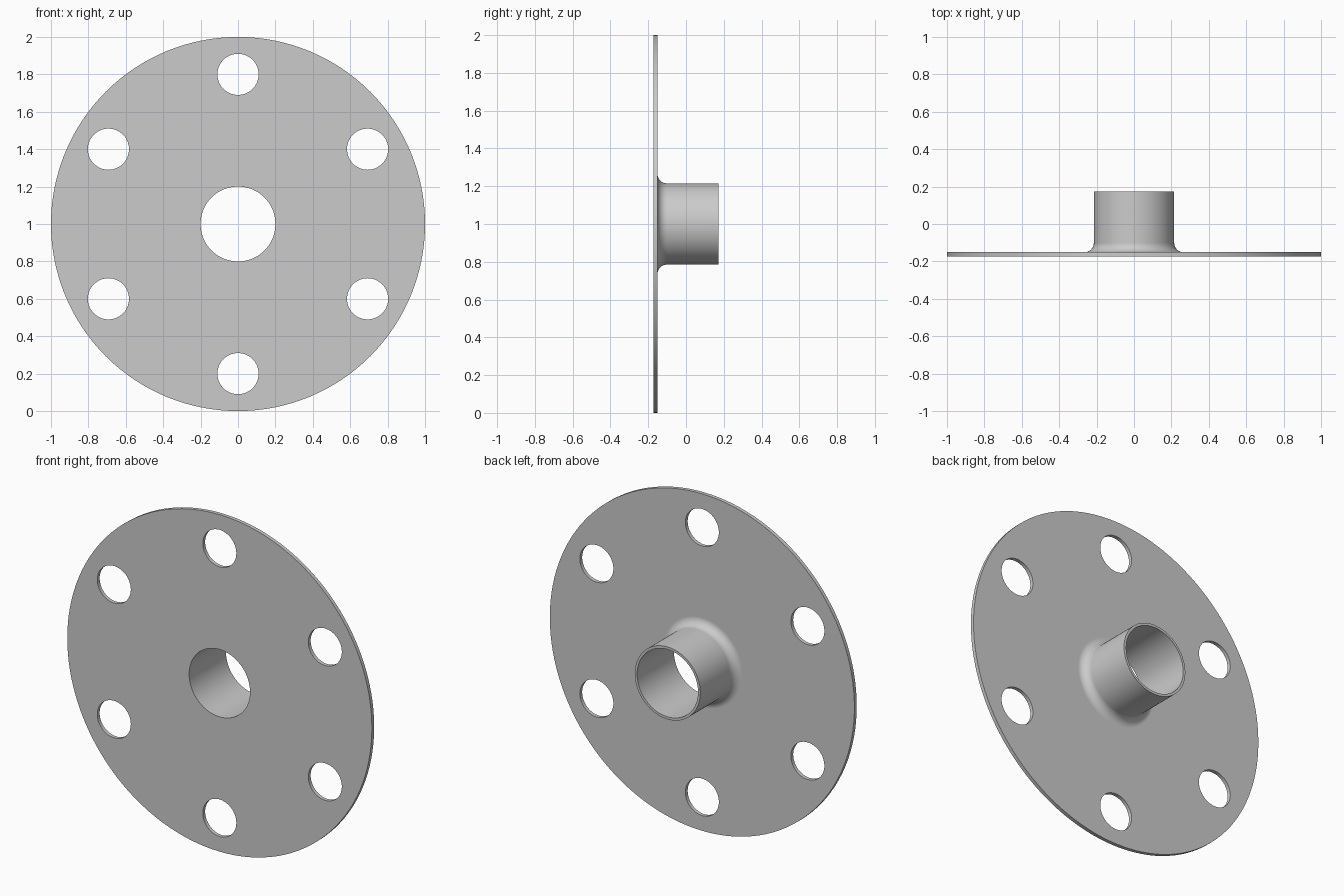
import bpy
import bmesh
from math import cos, sin, pi, radians
from mathutils import Matrix, Vector

cube = bpy.data.objects.get("Cube")
if cube:
    bpy.data.objects.remove(cube, do_unlink=True)

SEGMENTS = 128
CENTRE = Vector((0, 0, 1))
FRONT, PLATE_BACK, TUBE_END = -0.173, -0.151, 0.173
BORE, TUBE, RIM = 0.2, 0.215, 1.0
FILLET = 0.05
BOLT_CIRCLE, BOLT_HOLE = 0.8, 0.11

steel = bpy.data.materials.new("grey_steel")
steel.use_nodes = True
colour = (0.6, 0.6, 0.6, 1)
steel.diffuse_color = colour
steel.node_tree.nodes["Principled BSDF"].inputs["Base Color"].default_value = colour


def add_object(name, bm):
    bmesh.ops.recalc_face_normals(bm, faces=bm.faces[:])
    mesh = bpy.data.meshes.new(name)
    bm.to_mesh(mesh)
    bm.free()
    mesh.materials.append(steel)
    obj = bpy.data.objects.new(name, mesh)
    bpy.context.collection.objects.link(obj)
    return obj


def lathe(name, profile):
    """Spin a closed (radius, y) profile around the y axis."""
    bm = bmesh.new()
    rings = []
    for i in range(SEGMENTS):
        a = 2 * pi * i / SEGMENTS
        rings.append([bm.verts.new(CENTRE + Vector((r * cos(a), y, r * sin(a))))
                      for r, y in profile])
    count = len(profile)
    for i, ring in enumerate(rings):
        after = rings[(i + 1) % SEGMENTS]
        for j in range(count):
            k = (j + 1) % count
            bm.faces.new((ring[j], ring[k], after[k], after[j]))
    return add_object(name, bm)


# Flange plate and tube in one profile, joined by a concave fillet
fillet = [(TUBE + FILLET * (1 - sin(t)), PLATE_BACK + FILLET * (1 - cos(t)))
          for t in (i * pi / 20 for i in range(11))]
profile = [(BORE, FRONT), (RIM, FRONT), (RIM, PLATE_BACK)]
profile += fillet + [(TUBE, TUBE_END), (BORE, TUBE_END)]
flange = lathe("flange_with_tube", profile)

# Ring of six bolt holes
bm = bmesh.new()
for i in range(6):
    a = pi / 2 + i * pi / 3
    spot = CENTRE + Vector((BOLT_CIRCLE * cos(a), FRONT, BOLT_CIRCLE * sin(a)))
    bmesh.ops.create_cone(bm, cap_ends=True, segments=64, radius1=BOLT_HOLE,
                          radius2=BOLT_HOLE, depth=0.2,
                          matrix=Matrix.Translation(spot) @ Matrix.Rotation(pi / 2, 4, 'X'))
cutter = add_object("bolt_hole_cutter", bm)
cutter.hide_render = True

bpy.ops.object.select_all(action='DESELECT')
flange.select_set(True)
bpy.context.view_layer.objects.active = flange
cut = flange.modifiers.new("bolt_holes", 'BOOLEAN')
cut.operation = 'DIFFERENCE'
cut.solver = 'EXACT'
cut.object = cutter
bpy.ops.object.modifier_apply(modifier=cut.name)
bpy.data.objects.remove(cutter, do_unlink=True)

# Smooth curved walls, keep crisp edges and flat plate faces
bpy.ops.object.shade_smooth_by_angle(angle=radians(30))
weighted = flange.modifiers.new("weighted_normals", 'WEIGHTED_NORMAL')
weighted.keep_sharp = True
